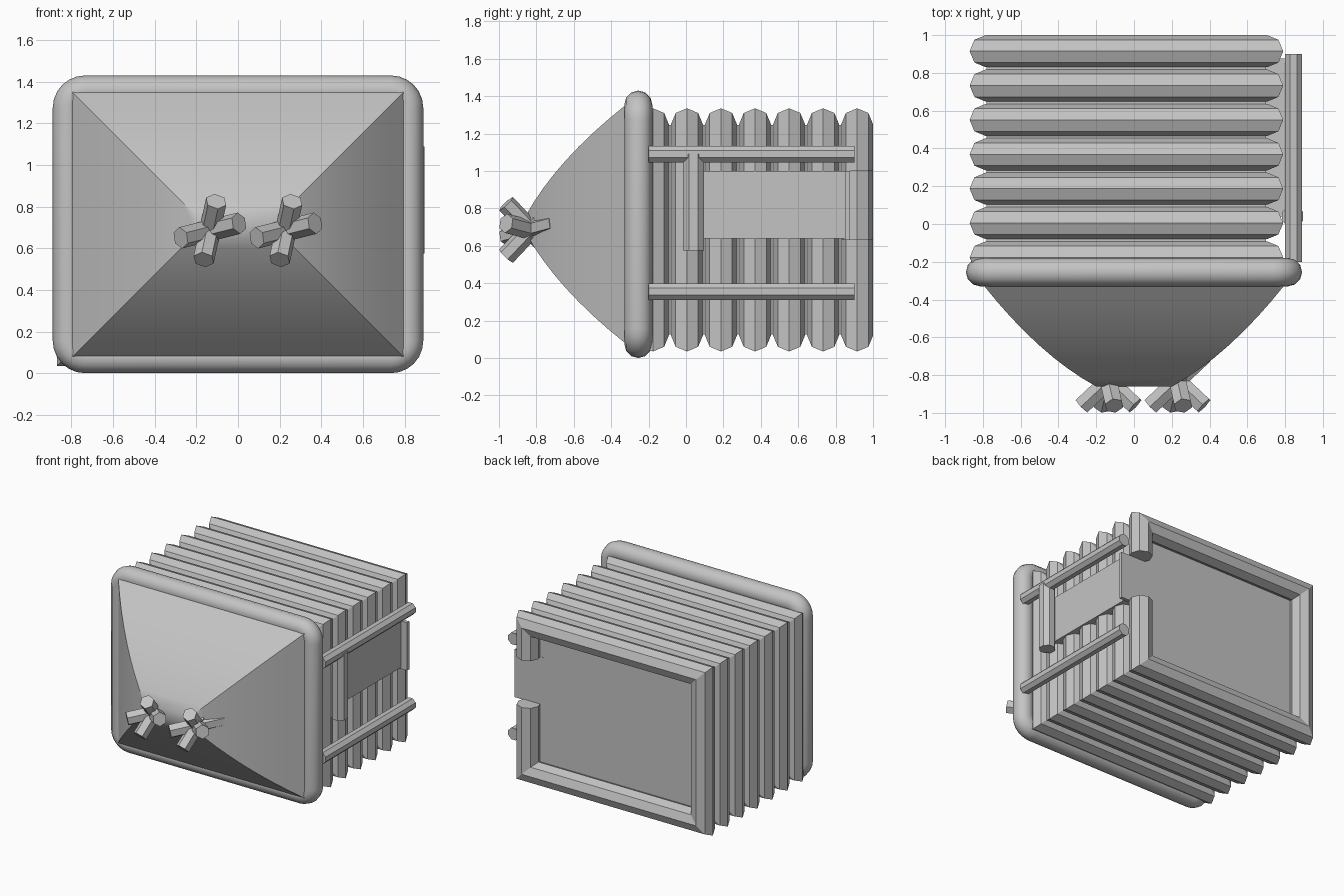
import bpy, bmesh, math
from mathutils import Vector

if "Cube" in bpy.data.objects:
    bpy.data.objects.remove(bpy.data.objects["Cube"], do_unlink=True)

GREY = (0.55, 0.55, 0.55, 1.0)
mat = bpy.data.materials.new("plain grey")
mat.use_nodes = True
mat.diffuse_color = GREY
mat.node_tree.nodes["Principled BSDF"].inputs["Base Color"].default_value = GREY


def finish(name, bm, smooth=False):
    bmesh.ops.recalc_face_normals(bm, faces=bm.faces)
    mesh = bpy.data.meshes.new(name)
    bm.to_mesh(mesh)
    bm.free()
    mesh.materials.append(mat)
    obj = bpy.data.objects.new(name, mesh)
    bpy.context.collection.objects.link(obj)
    if smooth:
        bpy.ops.object.select_all(action='DESELECT')
        obj.select_set(True)
        bpy.context.view_layer.objects.active = obj
        bpy.ops.object.shade_smooth_by_angle(angle=math.radians(40))
    return obj


def rect_loop(bm, cx, cz, half_w, half_h, radius, y, segs):
    """Rectangle facing y; corners are arcs when segs > 0."""
    verts = []
    for quarter, (sx, sz) in enumerate([(1, 1), (-1, 1), (-1, -1), (1, -1)]):
        px, pz = cx + sx * (half_w - radius), cz + sz * (half_h - radius)
        for k in range(segs + 1):
            if segs:
                a = (quarter + k / segs) * math.pi / 2
                p = (px + radius * math.cos(a), y, pz + radius * math.sin(a))
            else:
                p = (px, y, pz)
            verts.append(bm.verts.new(p))
    return verts


def bridge(bm, a, b):
    n = len(a)
    for i in range(n):
        bm.faces.new((a[i], a[(i + 1) % n], b[(i + 1) % n], b[i]))


def tube_frame(cx, cz, half_w, half_h, y, tube, sides, radius=0, segs=0):
    """Tube swept around a rectangle, mitred or rounded at the corners."""
    bm = bmesh.new()
    loops = []
    for i in range(sides):
        a = math.tau * i / sides
        out = tube * math.cos(a)
        r = radius + out if segs else 0
        loops.append(rect_loop(bm, cx, cz, half_w + out, half_h + out, r,
                               y + tube * math.sin(a), segs))
    for i in range(sides):
        bridge(bm, loops[i], loops[(i + 1) % sides])
    return bm


def box(name, x, y, z):
    bm = bmesh.new()
    bmesh.ops.create_cube(bm, size=1)
    for v in bm.verts:
        v.co = [lo + (c + 0.5) * (hi - lo) for c, (lo, hi) in zip(v.co, (x, y, z))]
    return finish(name, bm)


def add_rod(bm, start, end, radius, sides, turn=0.0):
    start, end = Vector(start), Vector(end)
    axis = end - start
    made = bmesh.ops.create_cone(bm, cap_ends=True, segments=sides, radius1=radius,
                                 radius2=radius, depth=axis.length)["verts"]
    rot = axis.to_track_quat('Z', 'Y')
    for v in made:
        c, s = math.cos(turn), math.sin(turn)
        p = Vector((v.co.x * c - v.co.y * s, v.co.x * s + v.co.y * c, v.co.z))
        v.co = rot @ p + (start + end) / 2


def rod(name, start, end, radius, sides, turn=0.0):
    bm = bmesh.new()
    add_rod(bm, start, end, radius, sides, turn)
    return finish(name, bm)


# Rounded front rim
finish("front_rim", tube_frame(0, 0.715, 0.815, 0.64, -0.255, 0.075, 12, 0.08, 6), True)

# Bulging four-sided nose
bm = bmesh.new()
loops = []
STEPS = 8
for i in range(STEPS + 1):
    t = i / STEPS
    bulge = t + 0.4 * t * (1 - t)
    loops.append(rect_loop(bm, 0, 0.715, 0.8 - 0.6 * t, 0.64 - 0.6 * t, 0,
                           -0.32 - 0.54 * bulge, 0))
for a, b in zip(loops, loops[1:]):
    bridge(bm, a, b)
bm.faces.new(loops[0])
bm.faces.new(loops[-1])
finish("nose", bm, True)

# Ribbed body: solid core with octagonal ribs, the last one notched on the side
CX, CZ = -0.04, 0.685
NOTCH = (0.635, 1.0)
box("body_core", (CX - 0.74, CX + 0.74), (-0.25, 0.875), (CZ - 0.56, CZ + 0.56))
for i in range(7):
    bm = tube_frame(CX, CZ, 0.745, 0.565, 0.915 - 0.182 * i, 0.085, 8)
    if i == 0:
        for z in NOTCH:
            bmesh.ops.bisect_plane(bm, geom=bm.verts[:] + bm.edges[:] + bm.faces[:],
                                   plane_co=(0, 0, z), plane_no=(0, 0, 1))
        gone = [f for f in bm.faces if f.calc_center_median().x > 0.5
                and NOTCH[0] < f.calc_center_median().z < NOTCH[1]]
        bmesh.ops.delete(bm, geom=gone, context='FACES')
        bmesh.ops.holes_fill(bm, edges=[e for e in bm.edges if e.is_boundary], sides=0)
    finish("body_rib_%d" % (i + 1), bm)

# Side panel and the back tab that passes through the notch
box("side_panel", (0.6, 0.797), (0.04, 0.86), (0.64, 1.0))
box("back_tab", (0.6, 0.85), (0.85, 0.877), (0.63, 1.0))

# Side rails and handle
EIGHTH = math.pi / 8
rod("upper_rail", (0.845, -0.2, 1.09), (0.845, 0.9, 1.09), 0.048, 8, EIGHTH)
rod("lower_rail", (0.845, -0.2, 0.355), (0.845, 0.9, 0.355), 0.048, 8, EIGHTH)
rod("side_handle", (0.84, 0.04, 0.575), (0.84, 0.04, 1.09), 0.06, 8, EIGHTH)

# Star-shaped knobs, each of four crossed hexagonal bars
ARMS = [(0.14, -0.132, 0.035), (-0.14, -0.132, -0.035),
        (0.03, -0.132, 0.14), (-0.03, -0.132, -0.14)]
for name, x in (("right_knob", -0.135), ("left_knob", 0.23)):
    bm = bmesh.new()
    centre = Vector((x, -0.83, 0.685))
    for arm in ARMS:
        add_rod(bm, centre - Vector(arm), centre + Vector(arm), 0.052, 6)
    finish(name, bm)
